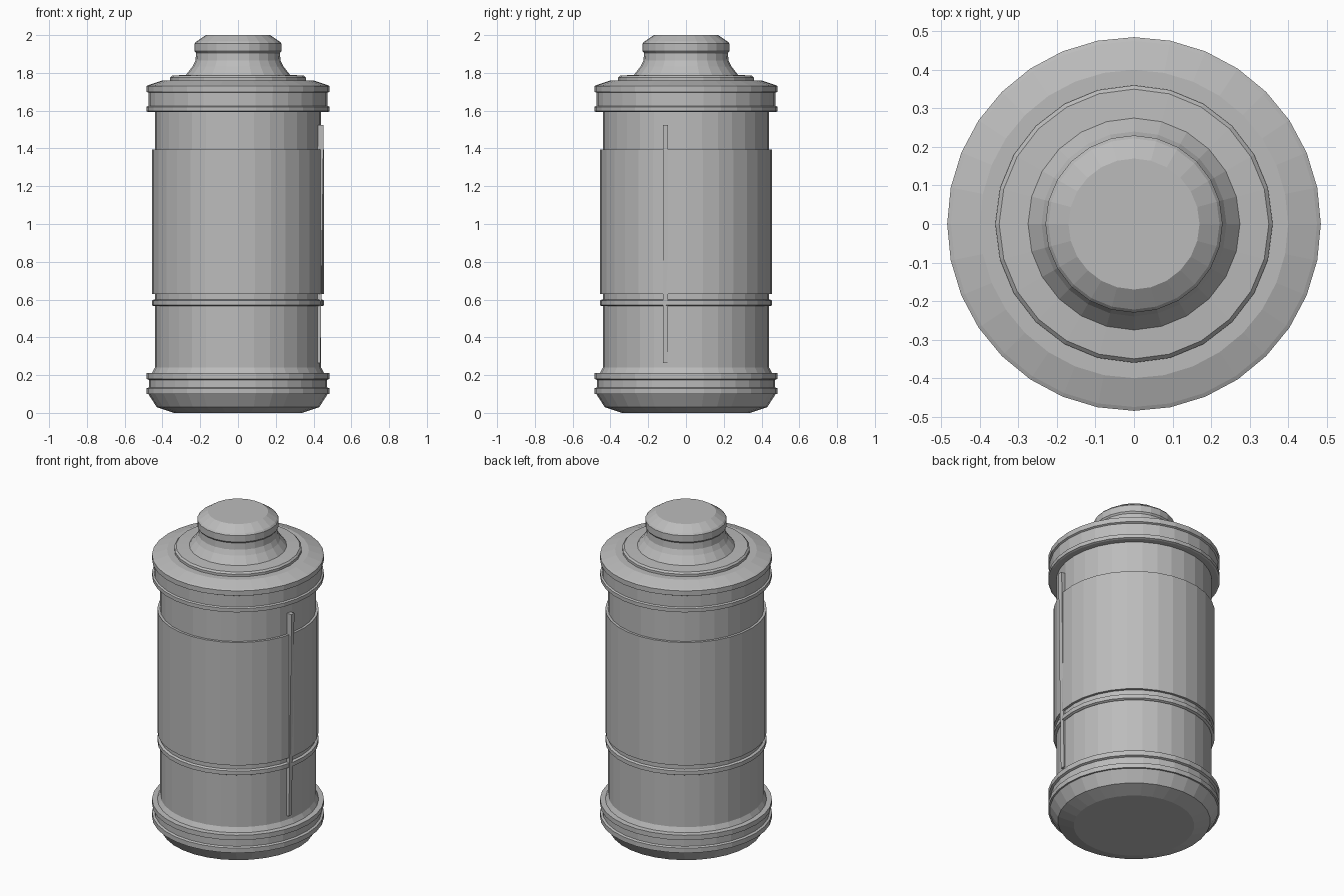
import bpy, bmesh, math

cube = bpy.data.objects.get("Cube")
if cube:
    bpy.data.objects.remove(cube, do_unlink=True)

grey = bpy.data.materials.new("mid grey")
grey.use_nodes = True
COLOR = (0.5, 0.5, 0.5, 1)
grey.diffuse_color = COLOR
grey.node_tree.nodes["Principled BSDF"].inputs["Base Color"].default_value = COLOR


def add_object(name, bm):
    bmesh.ops.recalc_face_normals(bm, faces=bm.faces)
    mesh = bpy.data.meshes.new(name)
    bm.to_mesh(mesh)
    bm.free()
    mesh.materials.append(grey)
    obj = bpy.data.objects.new(name, mesh)
    bpy.context.collection.objects.link(obj)
    return obj


def lathe(name, profile, sides=32):
    """Closed solid of revolution from (radius, height) points."""
    bm = bmesh.new()
    rings = []
    for r, z in profile:
        angles = [math.tau * i / sides for i in range(sides)]
        rings.append([bm.verts.new((r * math.cos(a), r * math.sin(a), z)) for a in angles])
    for low, high in zip(rings, rings[1:]):
        for i in range(sides):
            j = (i + 1) % sides
            bm.faces.new((low[i], low[j], high[j], high[i]))
    bm.faces.new(rings[0][::-1])
    bm.faces.new(rings[-1])
    return add_object(name, bm)


# Base with chamfered foot and two rims
lathe("base", [(0.34, 0), (0.43, 0.03), (0.475, 0.10), (0.485, 0.10), (0.485, 0.13),
               (0.472, 0.135), (0.472, 0.175), (0.485, 0.18), (0.485, 0.21),
               (0.455, 0.212), (0.44, 0.24)])

# Main canister, raised sleeve and thin hoop
lathe("body", [(0.44, 0.2), (0.44, 1.62)])
lathe("sleeve", [(0.455, 0.63), (0.455, 1.395)])
lathe("hoop", [(0.445, 0.565), (0.455, 0.57), (0.455, 0.595), (0.445, 0.60)])

# Lid collar and sloping shoulder
lathe("lid", [(0.475, 1.593), (0.485, 1.597), (0.485, 1.62), (0.475, 1.625),
              (0.475, 1.695), (0.485, 1.70), (0.485, 1.73), (0.475, 1.735),
              (0.40, 1.76)])

# Stepped neck and cap
lathe("neck", [(0.36, 1.75), (0.36, 1.775), (0.35, 1.785), (0.275, 1.79), (0.24, 1.835),
               (0.225, 1.865), (0.222, 1.91)], 24)
lathe("cap", [(0.222, 1.905), (0.23, 1.915), (0.23, 1.955), (0.222, 1.965), (0.17, 2.0)], 24)

# Slightly tilted seam strip on the left side
bm = bmesh.new()
bmesh.ops.create_cube(bm, size=1)
bmesh.ops.scale(bm, vec=(0.03, 0.028, 1.26), verts=bm.verts)
strip = add_object("seam_strip", bm)
strip.location = (0.43, -0.108, 0.895)
strip.rotation_euler = (0, math.radians(0.8), 0)
